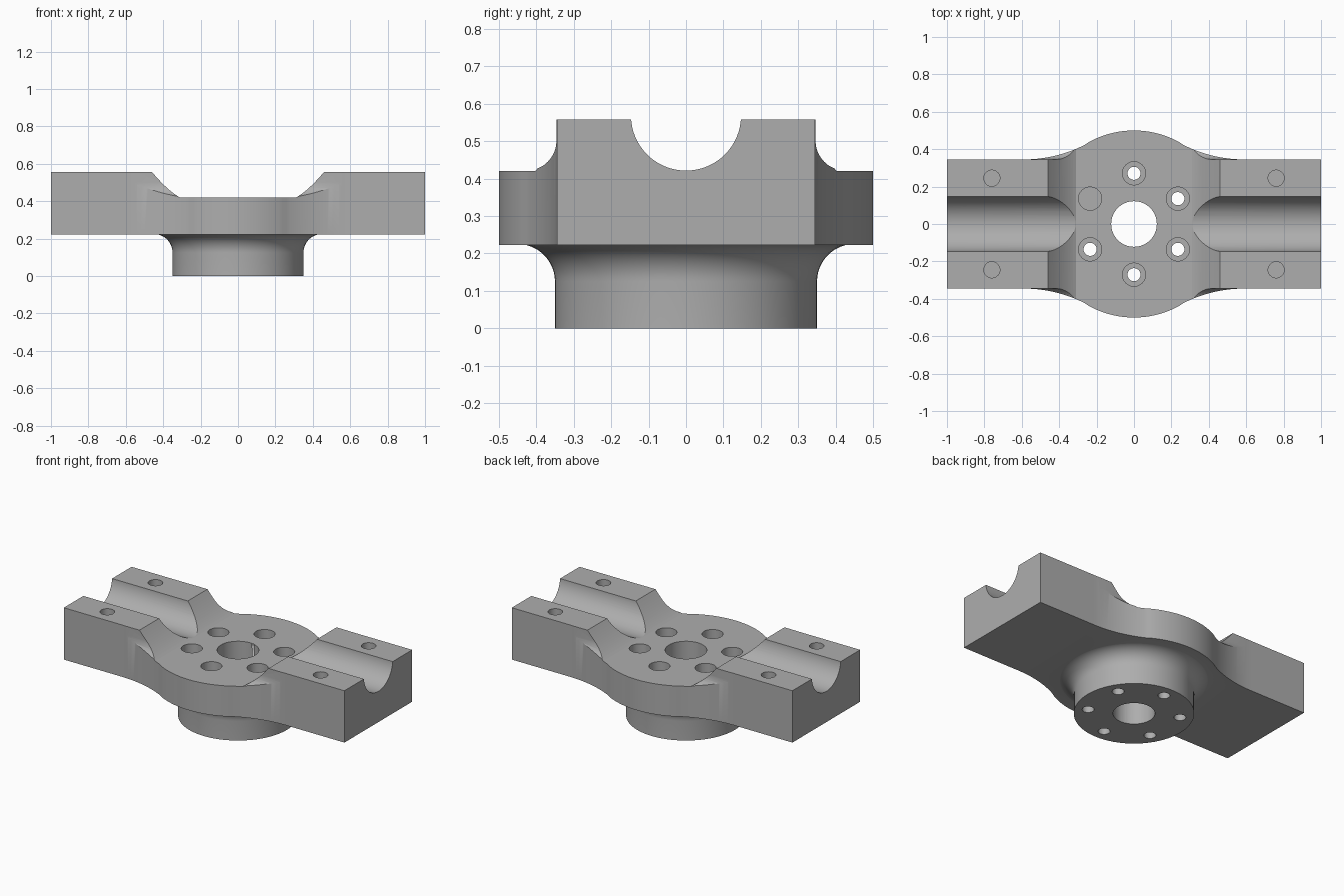
import bpy, bmesh
from math import sin, cos, pi, sqrt, radians
from mathutils import Vector

old = bpy.data.objects.get("Cube")
if old:
    bpy.data.objects.remove(old, do_unlink=True)

BOTTOM, FLOOR, TOP = 0.223, 0.42, 0.557
ARM = 0.345

metal = bpy.data.materials.new("grey metal")
metal.use_nodes = True
colour = (0.42, 0.42, 0.42, 1)
metal.diffuse_color = colour
metal.node_tree.nodes["Principled BSDF"].inputs["Base Color"].default_value = colour


def finish(bm, name):
    bmesh.ops.recalc_face_normals(bm, faces=bm.faces)
    mesh = bpy.data.meshes.new(name)
    bm.to_mesh(mesh)
    bm.free()
    obj = bpy.data.objects.new(name, mesh)
    bpy.context.collection.objects.link(obj)
    mesh.materials.append(metal)
    return obj


def prism(name, points, axis, lo, hi):
    """Extrude a 2D profile along one axis."""
    place = {"x": lambda a, b: (lo, a, b), "y": lambda a, b: (a, lo, b),
             "z": lambda a, b: (a, b, lo)}[axis]
    bm = bmesh.new()
    face = bm.faces.new([bm.verts.new(place(a, b)) for a, b in points])
    new = bmesh.ops.extrude_face_region(bm, geom=[face])["geom"]
    shift = Vector([(hi - lo) * (axis == k) for k in "xyz"])
    bmesh.ops.translate(bm, vec=shift, verts=[v for v in new if isinstance(v, bmesh.types.BMVert)])
    return finish(bm, name)


def circle(cx, cy, r, n=48):
    return [(cx + r * cos(2 * pi * i / n), cy + r * sin(2 * pi * i / n)) for i in range(n)]


def arc(cx, cy, r, start, end, n=12):
    angles = [radians(start + (end - start) * i / n) for i in range(n + 1)]
    return [(cx + r * cos(a), cy + r * sin(a)) for a in angles]


def boolean(target, tool, operation="DIFFERENCE"):
    tool.hide_render = True
    mod = target.modifiers.new(tool.name, "BOOLEAN")
    mod.operation, mod.object, mod.solver = operation, tool, "EXACT"
    bpy.context.view_layer.objects.active = target
    bpy.ops.object.modifier_apply(modifier=mod.name)
    bpy.data.objects.remove(tool, do_unlink=True)


def half_width(x):
    """Plan outline: round middle flowing into straight arms."""
    x = abs(x)
    if x < 0.24:
        return sqrt(0.25 - x * x)
    if x < 0.59:
        return ARM + 0.72 - sqrt(0.72 ** 2 - (0.59 - x) ** 2)
    return ARM


# Body: plan outline at full arm height
xs = [-1] + [0.6 * i / 30 for i in range(-30, 31)] + [1]
outline = [(x, half_width(x)) for x in xs] + [(x, -half_width(x)) for x in reversed(xs)]
body = prism("bracket_body", outline, "z", BOTTOM, TOP)

# Saddle between the arms, with hollow slopes at both ends
p0, p1, p2 = Vector((0.31, FLOOR)), Vector((0.38, 0.46)), Vector((0.46, TOP))
slope = [tuple((1 - t) ** 2 * p0 + 2 * t * (1 - t) * p1 + t * t * p2)
         for t in [i / 10 for i in range(11)]]
slope.append((0.46, 0.7))
saddle = slope + [(-x, z) for x, z in reversed(slope)]
boolean(body, prism("saddle_cutter", saddle, "y", -0.8, 0.8))

# Shoulders beside the arms, filleted into the arm walls
r = 0.08
for side in (-1, 1):
    wall = ARM + 0.001
    profile = [(wall, 0.7)] + arc(wall + r, FLOOR + r + 0.001, r, 180, 270) \
        + [(0.7, FLOOR + 0.001), (0.7, 0.7)]
    boolean(body, prism("shoulder_cutter", [(side * y, z) for y, z in profile], "x", -0.62, 0.62))

# Round trough along the arms
boolean(body, prism("trough_cutter", circle(0, FLOOR + 0.148, 0.147, 64), "x", -1.2, 1.2))

# Hub: turned profile with a fillet under the body
profile = [(0, 0), (0.35, 0)] + arc(0.45, 0.125, 0.1, 180, 96) + [(0.44, 0.3), (0, 0.3)]
bm = bmesh.new()
verts = [bm.verts.new((x, 0, z)) for x, z in profile]
edges = [bm.edges.new(pair) for pair in zip(verts, verts[1:])]
bmesh.ops.spin(bm, geom=verts + edges, cent=(0, 0, 0), axis=(0, 0, 1), angle=2 * pi, steps=72)
bmesh.ops.remove_doubles(bm, verts=bm.verts, dist=0.0001)
boolean(body, finish(bm, "hub"), "UNION")

# Centre bore and six counterbored bolt holes
boolean(body, prism("bore_cutter", circle(0, 0, 0.122), "z", -0.1, 0.7))
for k in range(6):
    a = radians(30 + 60 * k)
    x, y = 0.271 * cos(a), 0.271 * sin(a)
    boolean(body, prism("bolt_cutter", circle(x, y, 0.035, 32), "z", -0.1, 0.7))
    boolean(body, prism("counterbore_cutter", circle(x, y, 0.062, 32), "z", 0.23, 0.7))

# Blind clamp holes in the arm tops
for x in (-0.76, 0.76):
    for y in (-0.245, 0.245):
        boolean(body, prism("clamp_cutter", circle(x, y, 0.043, 32), "z", 0.32, 0.7))

bpy.ops.object.select_all(action="DESELECT")
body.select_set(True)
bpy.context.view_layer.objects.active = body
bpy.ops.object.shade_smooth_by_angle(angle=radians(25))
